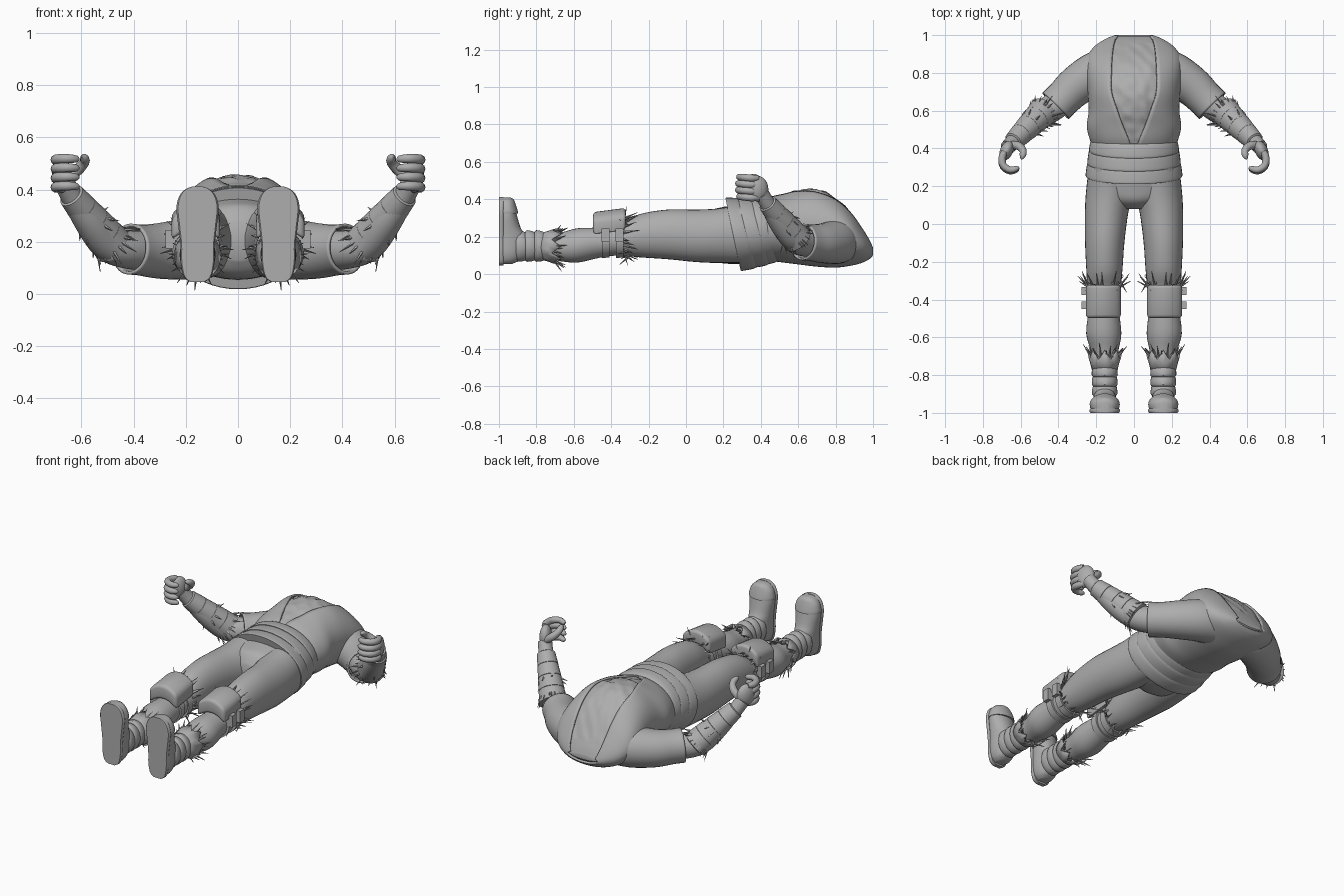
import bpy, bmesh, math, random
from mathutils import Vector, Matrix, noise

random.seed(4)
if "Cube" in bpy.data.objects:
    bpy.data.objects.remove(bpy.data.objects["Cube"])

grey = bpy.data.materials.new("plain grey")
grey.use_nodes = True
grey.diffuse_color = (0.42, 0.42, 0.42, 1)
grey.node_tree.nodes["Principled BSDF"].inputs["Base Color"].default_value = (0.42, 0.42, 0.42, 1)


def finish(name, bm, mirror=True, shell=0, smooth=True):
    """Turn a bmesh into an object, optionally mirrored across x."""
    bmesh.ops.recalc_face_normals(bm, faces=bm.faces)
    mesh = bpy.data.meshes.new(name)
    bm.to_mesh(mesh)
    bm.free()
    mesh.materials.append(grey)
    ob = bpy.data.objects.new(name, mesh)
    bpy.context.collection.objects.link(ob)
    if shell:
        mod = ob.modifiers.new("thickness", 'SOLIDIFY')
        mod.thickness, mod.offset = shell, -1
    if mirror:
        ob.modifiers.new("mirror", 'MIRROR').use_mirror_merge = False
    if smooth:
        bpy.ops.object.select_all(action='DESELECT')
        ob.select_set(True)
        bpy.context.view_layer.objects.active = ob
        bpy.ops.object.shade_smooth_by_angle(angle=math.radians(40))
    return ob


def smooth_rows(rows, sub):
    """Catmull-Rom interpolation of section rows."""
    out = []
    for i in range(len(rows) - 1):
        p = [rows[max(0, min(len(rows) - 1, i + k))] for k in (-1, 0, 1, 2)]
        for s in range(sub):
            t = s / sub
            out.append([0.5 * (2 * b + (c - a) * t + (2 * a - 5 * b + 4 * c - d) * t * t
                               + (3 * b - a - 3 * c + d) * t ** 3) for a, b, c, d in zip(*p)])
    return out + [list(rows[-1])]


def skin(bm, rings, closed=True, cap=True):
    """Bridge rings of points with quads."""
    vs = [[bm.verts.new(p) for p in ring] for ring in rings]
    n = len(vs[0])
    for a, b in zip(vs, vs[1:]):
        for k in range(n if closed else n - 1):
            j = (k + 1) % n
            bm.faces.new((a[k], a[j], b[j], b[k]))
    if cap:
        bm.faces.new(vs[0])
        bm.faces.new(vs[-1])


def loft(name, rows, point, n=32, sub=4, **kw):
    bm = bmesh.new()
    turn = [2 * math.pi * k / n for k in range(n)]
    skin(bm, [[point(r, math.sin(a), math.cos(a)) for a in turn] for r in smooth_rows(rows, sub)])
    return finish(name, bm, **kw)


def along_y(r, s, c):
    y, cx, rx, lo, hi = r
    return Vector((cx + rx * s, y, (lo + hi) / 2 + (hi - lo) / 2 * c))


def tube(bm, rows, n=16, sub=4, cap=True):
    """Round tube along rows of x, y, z, radius."""
    rs = smooth_rows(rows, sub)
    rings = []
    for i, r in enumerate(rs):
        t = Vector(rs[min(i + 1, len(rs) - 1)][:3]) - Vector(rs[max(i - 1, 0)][:3])
        u = t.cross(Vector((0, 0, 1))).normalized()
        v = u.cross(t).normalized()
        rings.append([Vector(r[:3]) + r[3] * (u * math.cos(a) + v * math.sin(a))
                      for a in (2 * math.pi * k / n for k in range(n))])
    skin(bm, rings, cap=cap)


def tufts(name, centre, axis, ra, rb, count, length):
    """Thin straw blades sticking out round a ring."""
    bm = bmesh.new()
    axis = Vector(axis).normalized()
    u = axis.cross(Vector((0, 0, 1))).normalized()
    v = u.cross(axis)
    for i in range(count):
        a = 2 * math.pi * (i + random.random()) / count
        out = u * math.cos(a) + v * math.sin(a)
        base = Vector(centre) + u * ra * math.cos(a) + v * rb * math.sin(a)
        d = (out * random.uniform(.2, .8) + axis * random.uniform(.3, 1)
             + u.cross(out) * random.uniform(-.3, .3)).normalized()
        size = length * random.uniform(.5, 1)
        place = Matrix.Translation(base + d * size * .4) @ d.to_track_quat('Z', 'Y').to_matrix().to_4x4()
        bmesh.ops.create_cone(bm, cap_ends=True, segments=4, radius1=.007, radius2=.001,
                              depth=size, matrix=place)
    finish(name, bm, smooth=False)


# Torso sections: y, half width, low z, high z, half width of the vest opening
torso = [(.40, .215, .07, .39, .015), (.45, .235, .07, .415, .03), (.52, .25, .062, .435, .06),
         (.60, .24, .052, .46, .09), (.70, .245, .04, .468, .122), (.80, .255, .035, .425, .122),
         (.88, .25, .045, .35, .117), (.94, .21, .06, .265, .11), (.98, .15, .08, .20, .10),
         (1.0, .10, .10, .155, .085)]

# Chest with creased skin under the vest
def chest_point(r, s, c):
    y, rx, lo, hi, w = r
    p = along_y((y - .006, 0, rx - .016, lo + .016, hi - .014), s, c)
    if c > 0 and y < .96:
        p.z += .012 * noise.noise(Vector((p.x * 26 + y * 10, y * 18, 3)))
    return p

loft("chest", torso, chest_point, n=96, sub=6, mirror=False)

# Open vest
bm = bmesh.new()
rings = []
for y, rx, lo, hi, w in smooth_rows(torso, 5):
    a0 = math.asin(min(.98, w / rx))
    angles = [a0 + (2 * math.pi - 2 * a0) * k / 60 for k in range(61)]
    rings.append([along_y((y, 0, rx, lo, hi), math.sin(a), math.cos(a)) for a in angles])
skin(bm, rings, closed=False, cap=False)
finish("vest", bm, mirror=False, shell=.012)

# Sleeves
bm = bmesh.new()
tube(bm, [(.08, .82, .18, .12), (.19, .80, .172, .118), (.30, .735, .165, .107),
          (.37, .67, .168, .098), (.415, .625, .172, .098)], n=32, cap=False)
finish("sleeves", bm, shell=.012)

# Forearms
bm = bmesh.new()
tube(bm, [(.30, .735, .165, .08), (.42, .625, .17, .074), (.50, .57, .195, .068),
          (.57, .50, .28, .06), (.635, .44, .37, .043), (.668, .405, .43, .04)], n=24)
finish("forearms", bm)

# Overlapping bracer plates
start, end = Vector((.475, .60, .18)), Vector((.637, .438, .375))
bm = bmesh.new()
for i in range(4):
    p, q = start.lerp(end, i / 4), start.lerp(end, (i + 1.12) / 4)
    r = .08 - .007 * i
    tube(bm, [(*p, r - .012), (*p.lerp(q, .05), r), (*p.lerp(q, .92), r - .008), (*q, r - .02)], n=24, sub=1)
finish("bracers", bm)
tufts("bracer_tufts", start.lerp(end, .12), start - end, .07, .07, 20, .08)
tufts("bracer_side_tufts", start.lerp(end, .45), start - end, .066, .066, 8, .06)

# Palms
bm = bmesh.new()
bmesh.ops.create_uvsphere(bm, u_segments=20, v_segments=12, radius=1,
                          matrix=Matrix.Translation((.675, .388, .455)) @ Matrix.Rotation(.4, 4, 'Z')
                          @ Matrix.Diagonal((.034, .055, .068, 1)))
finish("palms", bm)

# Curled fingers and thumb
bm = bmesh.new()
for i in range(4):
    z = .408 + .035 * i
    reach = .006 * (i in (1, 2))
    tube(bm, [(.685, .385, z, .016), (.698, .35, z, .02), (.692, .31 - reach, z + .004, .019),
              (.655, .286 - reach, z + .006, .018), (.62, .295 - reach, z + .004, .014),
              (.61, .302 - reach, z + .002, .004)], n=10, sub=3)
tube(bm, [(.66, .415, .44, .022), (.615, .415, .475, .022), (.588, .39, .505, .019),
          (.59, .36, .522, .016), (.598, .343, .526, .004)], n=10, sub=3)
finish("fingers", bm)

# Pelvis and trouser legs
loft("pelvis", [(.46, 0, .20, .08, .38), (.3, 0, .235, .055, .375), (.18, 0, .235, .06, .355),
                (.12, 0, .17, .08, .335), (.08, 0, .08, .13, .28)], along_y, mirror=False)
loft("legs", [(.30, .125, .115, .06, .37), (.16, .132, .123, .06, .35), (.05, .146, .114, .065, .345),
              (-.10, .155, .104, .08, .345), (-.25, .157, .095, .09, .32), (-.35, .16, .085, .10, .27),
              (-.45, .16, .08, .09, .25), (-.58, .16, .093, .062, .245), (-.68, .155, .071, .07, .22),
              (-.80, .155, .06, .08, .21), (-.92, .155, .055, .08, .2)], along_y)

# Folded waist sash with a sloping hem
def sash_point(r, s, c):
    p = along_y(r, s, c)
    p.y -= .21 * (p.z - .21)
    return p

for i, (top, low) in enumerate(((.465, .39), (.41, .32), (.34, .252))):
    w = .232 + .009 * i
    lo, hi = .058 - .017 * i, .417 - .004 * i
    loft("sash_fold_%d" % (i + 1),
         [(top, 0, w - .014, lo + .014, hi - .014), (top - .02, 0, w - .002, lo + .004, hi - .003),
          (low + .012, 0, w + .006, lo - .006, hi), (low, 0, w + .003, lo - .004, hi - .003)],
         sash_point, n=48, sub=3, mirror=False)

# Curved knee pads
bm = bmesh.new()
bmesh.ops.create_cube(bm, size=1, matrix=Matrix.Diagonal((.185, .175, .085, 1)))
bmesh.ops.bevel(bm, geom=bm.edges[:], offset=.018, segments=3, affect='EDGES', profile=.5)
for k in range(-3, 4):
    bmesh.ops.bisect_plane(bm, geom=bm.verts[:] + bm.edges[:] + bm.faces[:],
                           plane_co=(k * .02, 0, 0), plane_no=(1, 0, 0))
for v in bm.verts:
    v.co = Vector((v.co.x + .162, v.co.y - .41, v.co.z + .30 - 5 * v.co.x ** 2 + .13 * v.co.y))
finish("knee_pads", bm)

# Knee straps with outer tabs
for i, y in enumerate((-.355, -.43)):
    loft("knee_strap_%d" % (i + 1), [(y + .02, .162, .093, .09, .27), (y - .02, .162, .093, .085, .265)],
         along_y, sub=1)
    bm = bmesh.new()
    bmesh.ops.create_cube(bm, size=1, matrix=Matrix.Translation((.262, y, .21)) @ Matrix.Diagonal((.03, .042, .07, 1)))
    finish("strap_tab_%d" % (i + 1), bm)
tufts("knee_tufts", (.158, -.33, .2), (0, 1, 0), .09, .10, 26, .1)
tufts("lower_knee_tufts", (.16, -.31, .19), (0, -1, 0), .09, .10, 8, .08)

# Boot cuffs with ragged points
bm = bmesh.new()
rings = []
for y, rx, lo, hi, jag in ((-.79, .064, .08, .215, 0), (-.74, .076, .068, .23, .0), (-.705, .09, .052, .245, .035)):
    rings.append([along_y((y + jag * (1 if k % 4 == 0 else -.4 if k % 4 == 2 else .2), .155, rx, lo, hi),
                          math.sin(k * math.pi / 16), math.cos(k * math.pi / 16)) for k in range(32)])
skin(bm, rings, cap=False)
finish("boot_cuffs", bm, shell=.008)
tufts("boot_tufts", (.155, -.70, .145), (0, 1, 0), .074, .08, 26, .085)

# Boot wraps
for i, y in enumerate((-.775, -.825, -.875)):
    r = .067 - .001 * i
    loft("boot_wrap_%d" % (i + 1), [(y + .02, .155, r - .006, .078, .218), (y + .008, .155, r, .07, .228),
                                   (y - .025, .155, r + .002, .066, .235), (y - .035, .155, r - .006, .075, .225)],
         along_y, sub=2)

# Feet pointing up with flat soles
def foot_point(r, s, c):
    z, hw, top = r
    return Vector((.155 + hw * s, max(-.99, -.955 + (top + .955) * c if c > 0 else -.955 + .07 * c), z))

loft("feet", [(.055, .03, -.93), (.075, .052, -.89), (.12, .065, -.865), (.20, .066, -.86), (.25, .07, -.885),
              (.32, .076, -.905), (.37, .067, -.915), (.395, .048, -.925), (.407, .02, -.945)], foot_point)
loft("soles", [(.045, .025, 0), (.065, .052, 0), (.12, .065, 0), (.19, .066, 0), (.26, .074, 0), (.33, .081, 0),
               (.375, .07, 0), (.40, .048, 0), (.412, .02, 0)],
     lambda r, s, c: Vector((.155 + r[1] * s, -.988 + max(-.012, min(.012, .03 * c)), r[0])))
# Toe caps
loft("toe_caps", [(.325, .079, -.897), (.34, .079, -.9), (.375, .068, -.911), (.40, .046, -.922), (.41, .02, -.94)],
     foot_point)
